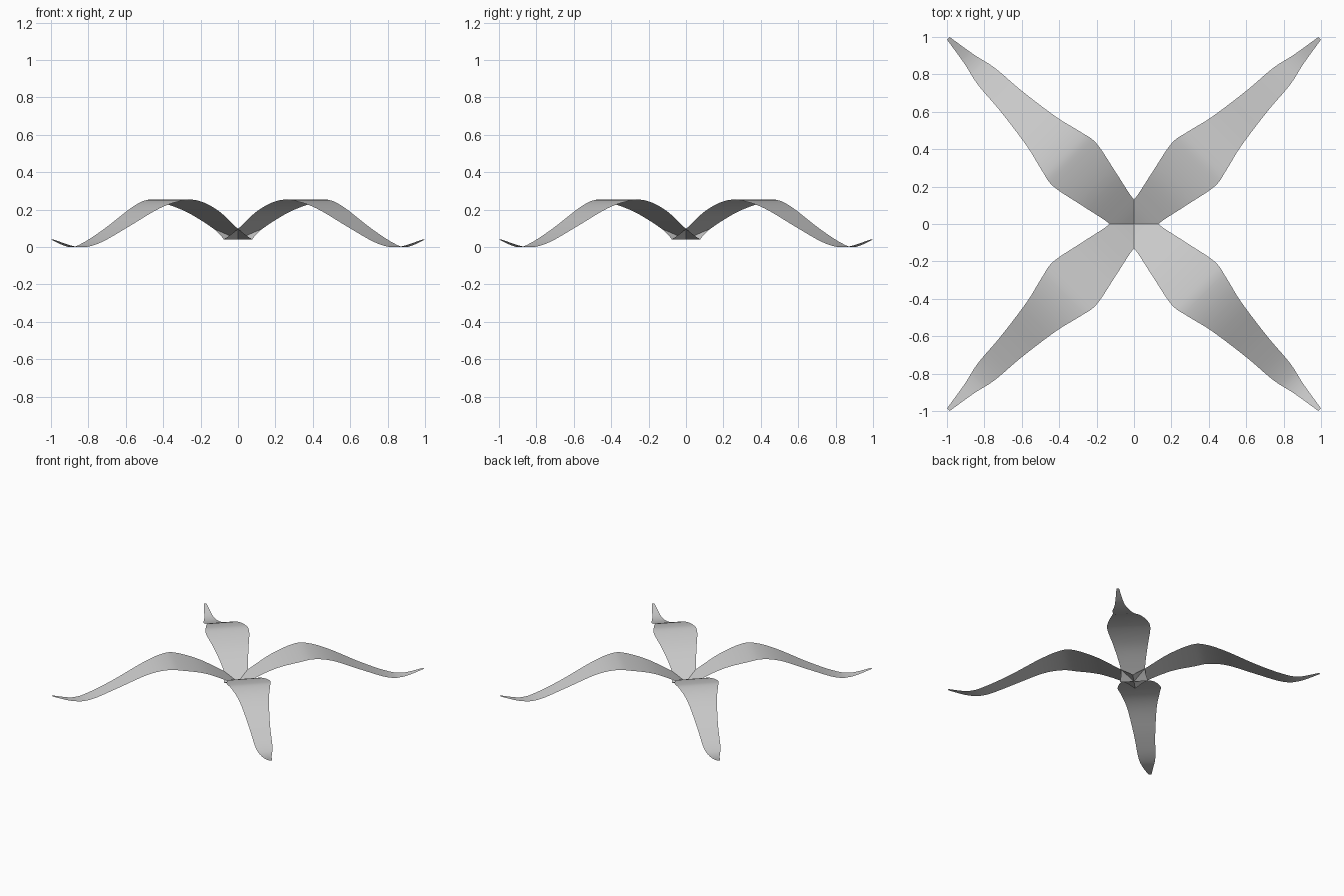
import bpy
import math

if "Cube" in bpy.data.objects:
    bpy.data.objects.remove(bpy.data.objects["Cube"])

# Leaf profile along its diagonal midrib: (distance per axis, half width per axis, height)
PROFILE = [
    (0.00, 0.075, 0.040), (0.065, 0.065, 0.097), (0.19, 0.090, 0.190),
    (0.315, 0.115, 0.244), (0.39, 0.103, 0.250), (0.495, 0.078, 0.208),
    (0.655, 0.056, 0.100), (0.79, 0.045, 0.019), (0.88, 0.025, 0.000),
    (0.993, 0.007, 0.040),
]
STEPS = 5      # rings per profile span
COLUMNS = 4    # faces across the leaf


def smooth_profile(points):
    """Catmull-Rom curve through the profile points."""
    out = []
    last = len(points) - 1
    for i in range(last):
        p = [points[min(max(k, 0), last)] for k in range(i - 1, i + 3)]
        for s in range(STEPS):
            u = s / STEPS
            out.append(tuple(
                0.5 * (2 * b + (c - a) * u + (2 * a - 5 * b + 4 * c - d) * u ** 2
                       + (3 * b - a - 3 * c + d) * u ** 3)
                for a, b, c, d in zip(*p)))
    out.append(points[-1])
    return out


def leaf_mesh():
    rings = smooth_profile(PROFILE)
    verts, faces = [], []
    for t, w, z in rings:
        for c in range(COLUMNS + 1):
            s = w * (2 * c / COLUMNS - 1)
            verts.append((t - s, t + s, max(z, 0)))
    n = COLUMNS + 1
    for r in range(len(rings) - 1):
        for c in range(COLUMNS):
            a = r * n + c
            faces.append((a, a + n, a + n + 1, a + 1))
    mesh = bpy.data.meshes.new("leaf")
    mesh.from_pydata(verts, [], faces)
    mesh.polygons.foreach_set("use_smooth", [True] * len(faces))
    mesh.update()
    return mesh


# Four identical arching leaves around the centre
mesh = leaf_mesh()
for i, name in enumerate(("back_right", "back_left", "front_left", "front_right")):
    leaf = bpy.data.objects.new("leaf_" + name, mesh)
    leaf.rotation_euler.z = i * math.pi / 2
    bpy.context.collection.objects.link(leaf)
